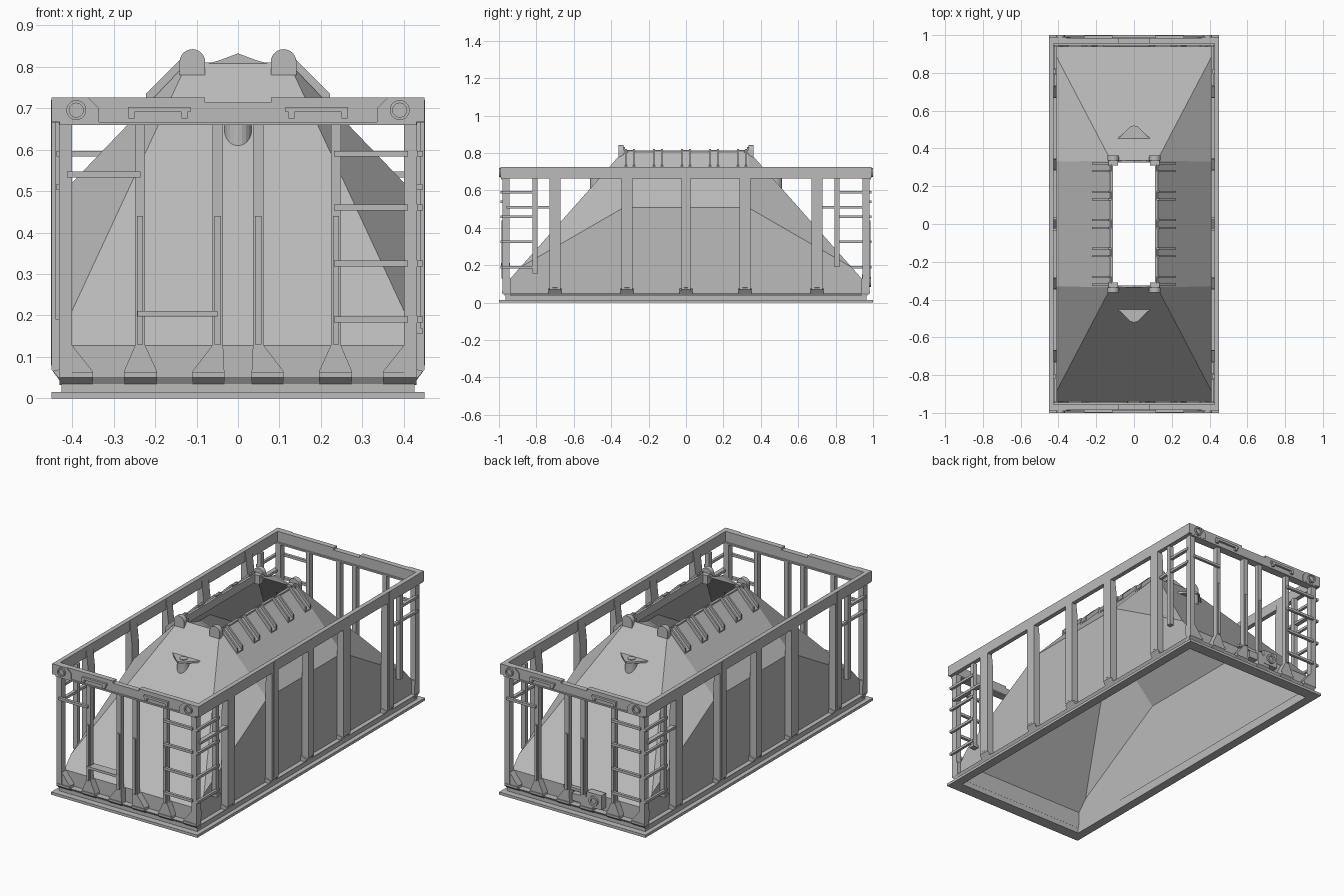
import bpy, bmesh, math
from mathutils import Vector

if "Cube" in bpy.data.objects:
    bpy.data.objects.remove(bpy.data.objects["Cube"])

grey = bpy.data.materials.new("steel grey")
grey.diffuse_color = (0.5, 0.5, 0.5, 1)
grey.use_nodes = True
grey.node_tree.nodes["Principled BSDF"].inputs["Base Color"].default_value = grey.diffuse_color

ONE = [(1, 1)]
ENDS = [(1, 1), (1, -1)]
SIDES = [(1, 1), (-1, 1)]
TURN = [(1, 1), (-1, -1)]          # half turn about the vertical axis
ALL = [(1, 1), (-1, 1), (1, -1), (-1, -1)]


def mesh(name, verts, faces, copies=ONE, recalc=True):
    """Make one object holding a mirrored copy of the shape per sign pair."""
    bm = bmesh.new()
    for sx, sy in copies:
        vs = [bm.verts.new((v[0] * sx, v[1] * sy, v[2])) for v in verts]
        for f in faces:
            bm.faces.new([vs[i] for i in f])
    if recalc:
        bmesh.ops.recalc_face_normals(bm, faces=bm.faces)
    me = bpy.data.meshes.new(name)
    bm.to_mesh(me)
    bm.free()
    me.materials.append(grey)
    ob = bpy.data.objects.new(name, me)
    bpy.context.collection.objects.link(ob)
    return ob


def prism(name, pts, axis, a, b, copies=ONE):
    """Extrude a 2D outline along x, y or z from a to b."""
    def put(p, d):
        return {"x": (d, p[0], p[1]), "y": (p[0], d, p[1]), "z": (p[0], p[1], d)}[axis]
    n = len(pts)
    verts = [put(p, a) for p in pts] + [put(p, b) for p in pts]
    faces = [tuple(range(n)), tuple(range(n, 2 * n))]
    faces += [(i, (i + 1) % n, n + (i + 1) % n, n + i) for i in range(n)]
    return mesh(name, verts, faces, copies)


def box(name, x0, x1, y0, y1, z0, z1, copies=ONE):
    return prism(name, [(x0, y0), (x1, y0), (x1, y1), (x0, y1)], "z", z0, z1, copies)


def frame(name, sections):
    """Closed rectangular ring; each section point is (half width, half length, z)."""
    n = len(sections)
    verts = [(x * sx, y * sy, z) for x, y, z in sections
             for sx, sy in ((1, 1), (-1, 1), (-1, -1), (1, -1))]
    faces = [(i * 4 + k, i * 4 + (k + 1) % 4, (i + 1) % n * 4 + (k + 1) % 4, (i + 1) % n * 4 + k)
             for i in range(n) for k in range(4)]
    return mesh(name, verts, faces)


def ring(name, cx, cz, r_out, r_in, y0, y1, copies=ONE, n=20):
    """Round eye facing the end of the frame."""
    verts, faces = [], []
    for r, y in ((r_out, y0), (r_out, y1), (r_in, y1), (r_in, y0)):
        verts += [(cx + r * math.cos(2 * math.pi * k / n), y, cz + r * math.sin(2 * math.pi * k / n))
                  for k in range(n)]
    for s in range(4):
        t = (s + 1) % 4
        faces += [(s * n + k, s * n + (k + 1) % n, t * n + (k + 1) % n, t * n + k) for k in range(n)]
    return mesh(name, verts, faces, copies)


# Base flange and tapered sill
frame("base_flange", [(.45, 1, 0), (.45, 1, .015), (.40, .935, .015), (.40, .935, 0)])
frame("sill", [(.425, .965, .015), (.425, .965, .035), (.435, .975, .05),
               (.40, .935, .05), (.40, .935, .015)])

# Hopper shell, open at the top and bottom
quarter = [(.41, .94, .03), (.41, .94, .128), (.41, .885, .19), (.41, .33, .51), (.122, .335, .81)]
hv = [(x * sx, y * sy, z) for sx, sy in ((1, 1), (-1, 1), (-1, -1), (1, -1)) for x, y, z in quarter]
hf = []
for a, b in ((0, 5), (10, 15)):                    # end walls
    hf += [(a, b, b + 1, a + 1), (a + 1, b + 1, b + 2, b + 4, a + 4, a + 2)]
for a, b in ((5, 10), (15, 0)):                    # long walls and roof slopes
    hf += [(a, b, b + 1, b + 2, b + 3, a + 3, a + 2, a + 1), (a + 3, b + 3, b + 4, a + 4)]
for a in (0, 5, 10, 15):                           # corner triangles
    hf.append((a + 2, a + 3, a + 4))
hopper = mesh("hopper", hv, hf)
solid = hopper.modifiers.new("thickness", "SOLIDIFY")
solid.thickness = .008
solid.offset = -1

# Hopper mouth: lifting lugs, peaked end lips and rim
arc = [(.11 + .031 * math.cos(t * math.pi / 12), .811 + .031 * math.sin(t * math.pi / 12)) for t in range(13)]
prism("lifting_lug", [(.141, .78)] + arc + [(.079, .78)], "y", .335, .362, ALL)
box("lug_block", .085, .135, .31, .34, .765, .815, ALL)
prism("end_lip", [(-.1, .80), (.1, .80), (.045, .815), (0, .832), (-.045, .815)], "y", .325, .337, ENDS)
box("mouth_rim", .112, .126, -.335, .335, .77, .814, SIDES)

# Channel brackets on the roof slopes
for i in range(-2, 3):
    y = i * .15
    for dy in (-.026, .016):
        prism("bracket_fin", [(.12, .79), (.12, .822), (.135, .822), (.222, .735), (.222, .69)],
              "y", y + dy, y + dy + .010, SIDES)
    prism("bracket_web", [(.12, .79), (.12, .817), (.222, .712), (.222, .69)],
          "y", y - .017, y + .017, SIDES)

# Triangular port plate with a stub pipe on each end slope
prism("port_plate", [(-.088, .45), (.088, .45), (.02, .515), (0, .522), (-.02, .515)], "z", .668, .678, ENDS)
prism("port_pipe", [(.033 * math.cos(k * math.pi / 10), .48 + .033 * math.sin(k * math.pi / 10))
                    for k in range(20)], "z", .57, .669, ENDS)
prism("port_cap", [(.02 * math.cos(k * math.pi / 8), .48 + .02 * math.sin(k * math.pi / 8))
                   for k in range(16)], "z", .677, .682, ENDS)

# Top rails: long rails and notched end rails
box("side_rail", .425, .45, -.985, .985, .665, .725, SIDES)
prism("end_rail", [(-.45, .665), (.45, .665), (.45, .725), (.08, .725), (.08, .713),
                   (-.08, .713), (-.08, .725), (-.45, .725)], "y", .955, .985, ENDS)
box("end_rail_lip", -.43, .43, .945, .990, .659, .667, ENDS)
prism("corner_plate", [(.335, .667), (.45, .667), (.45, .725), (.36, .725), (.335, .70)],
      "y", .985, .991, ALL)
ring("corner_eye", .39, .695, .024, .017, .985, 1.0, ALL)
box("end_handle", .115, .265, .985, .997, .69, .703, ALL)
for x in (.122, .25):
    box("handle_foot", x, x + .014, .985, .997, .675, .69, ALL)

# Side posts with tapered feet, running over the rail
for y, w in ((-.70, .03), (-.315, .03), (0, .025), (.315, .03), (.70, .03)):
    prism("side_post", [(.428, .04), (.45, .07), (.45, .725), (.425, .725), (.411, .60), (.411, .04)],
          "y", y - w, y + w, SIDES)
    prism("side_post_rib", [(.43, .05), (.455, .08), (.455, .72), (.43, .72)],
          "y", y - w * .45, y + w * .45, SIDES).scale.x = .99
    prism("side_post_foot", [(.41, .045), (.43, .045), (.446, .066), (.41, .075)],
          "y", y - .034, y + .034, SIDES)

# Corner posts and end posts
box("corner_post", .40, .432, .945, .98, .05, .665, ALL)
for x0, x1 in ((.036, .062), (.224, .248)):
    box("end_post", x0, x1, .95, .978, .05, .665, ALL)
    box("end_post_stiffener", x0 + .005, x1 - .005, .976, .986, .13, .44, ALL)

# Flared feet of the end posts
for a, b, c, d in ((.40, .432, .35, .43), (.224, .248, .195, .275), (.036, .062, .033, .11)):
    prism("end_foot", [(c, .05), (d, .05), (d, .065), (b, .128), (a, .128), (c, .065)],
          "y", .938, .978, ALL)
    prism("end_foot_toe", [(.94, .032), (.962, .032), (.983, .05), (.983, .062), (.94, .062)],
          "x", c, d, ALL)

# Access ladders around two opposite corners
for z in (.19, .325, .46, .59):
    box("end_ladder_rung", .232, .41, -.992, -.976, z - .007, z + .007, TURN)
    box("side_ladder_rung", .432, .446, -.985, -.795, z - .007, z + .007, TURN)
box("side_ladder_post", .415, .44, -.82, -.794, .16, .665, TURN)
box("side_ladder_foot", .41, .445, -.822, -.79, .155, .17, TURN)
box("side_ladder_top_bar", .42, .445, -.96, -.70, .503, .517, TURN)

# Plain bays at the other two corners
box("bay_post", .415, .44, .794, .82, .19, .665, TURN)
box("bay_bar", .42, .438, .70, .96, .503, .517, TURN)
box("bay_upper_bar", .42, .438, .80, .96, .583, .597, TURN)
box("end_grab_bar", -.412, -.235, -.992, -.976, .533, .547, TURN)
box("end_step", -.242, -.05, -.99, -.94, .197, .211)

# Fittings low on the rear end
box("rear_plate", -.165, -.075, .94, .98, .07, .15)
ring("rear_eye", -.12, .11, .027, .016, .978, .99)
box("rear_block", -.055, .02, .94, .975, .075, .115)
box("rear_bar", -.08, .08, .94, .962, .125, .14)
